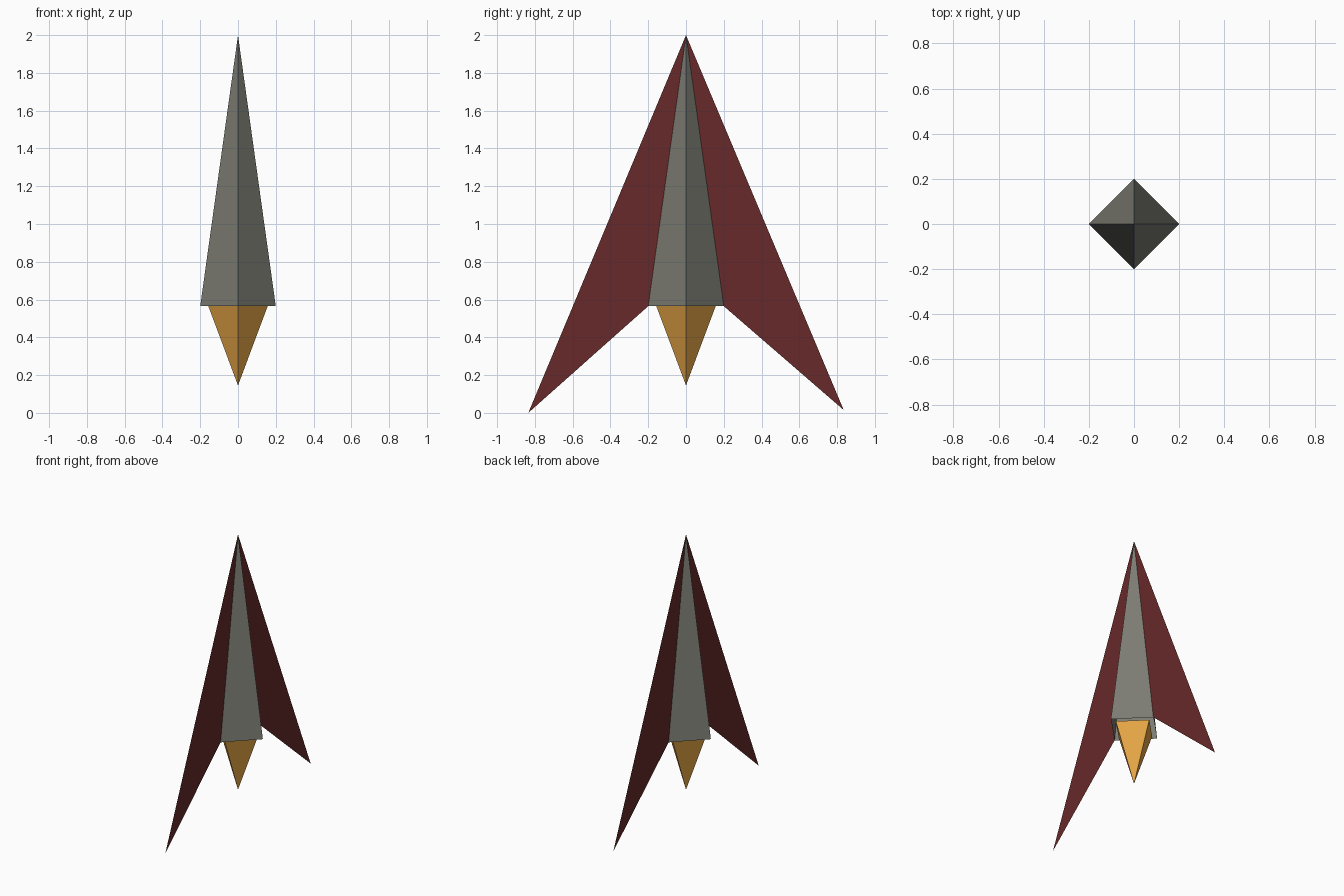
import bpy
import bmesh
import math

if "Cube" in bpy.data.objects:
    bpy.data.objects.remove(bpy.data.objects["Cube"])


def material(name, rgb):
    mat = bpy.data.materials.new(name)
    mat.diffuse_color = (*rgb, 1.0)
    mat.use_nodes = True
    mat.node_tree.nodes["Principled BSDF"].inputs["Base Color"].default_value = mat.diffuse_color
    return mat


def make_object(name, bm, mat):
    mesh = bpy.data.meshes.new(name)
    bm.to_mesh(mesh)
    bm.free()
    mesh.materials.append(mat)
    obj = bpy.data.objects.new(name, mesh)
    bpy.context.collection.objects.link(obj)
    return obj


def open_pyramid(name, radius, base_z, tip_z, mat):
    """Four-sided pyramid without a base, corners on the x and y axes."""
    bm = bmesh.new()
    tip = bm.verts.new((0, 0, tip_z))
    ring = [bm.verts.new((radius * math.cos(i * math.pi / 2),
                          radius * math.sin(i * math.pi / 2), base_z))
            for i in range(4)]
    for i in range(4):
        a, b = ring[i], ring[(i + 1) % 4]
        bm.faces.new((a, b, tip) if tip_z > base_z else (b, a, tip))
    return make_object(name, bm, mat)


def fin(name, side, tip_z, mat):
    """Swept flat fin running from the nose along one body edge."""
    bm = bmesh.new()
    points = [(0, 0, TOP), (0, side * RADIUS, BASE), (0, side * 0.835, tip_z)]
    bm.faces.new([bm.verts.new(p) for p in points])
    return make_object(name, bm, mat)


TOP, BASE, RADIUS = 2.0, 0.565, 0.2

grey = material("warm_grey", (0.20, 0.20, 0.17))
red = material("dark_red", (0.135, 0.0225, 0.0225))
orange = material("flame_orange", (0.85, 0.41, 0.066))

# Hull and exhaust flame
open_pyramid("hull", RADIUS, BASE, TOP, grey)
open_pyramid("exhaust_flame", 0.157, BASE, 0.145, orange)

# Swept fins, the rear one ending slightly higher
fin("front_fin", -1, 0.0, red)
fin("back_fin", 1, 0.015, red)
